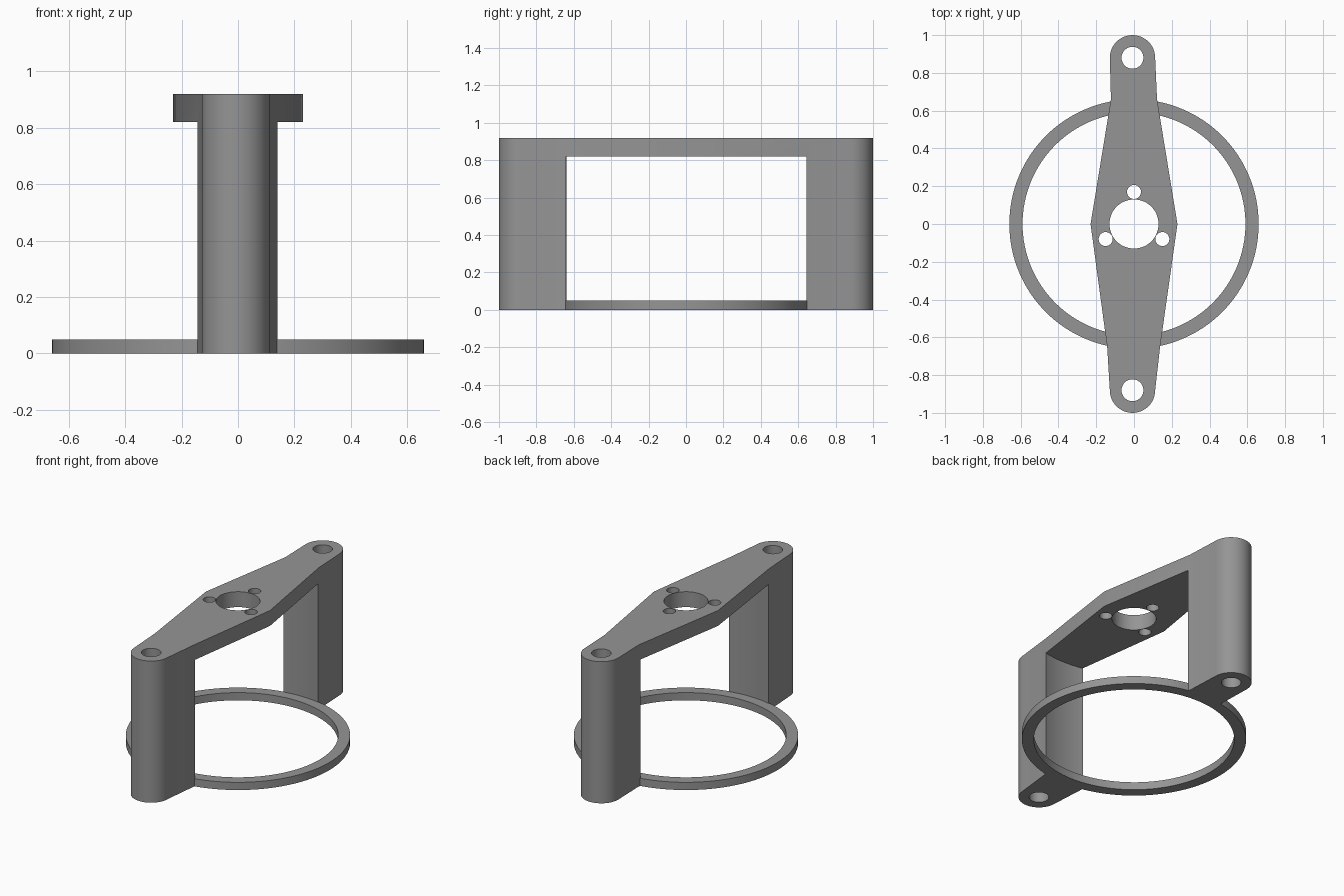
import bpy, bmesh, math

if "Cube" in bpy.data.objects:
    bpy.data.objects.remove(bpy.data.objects["Cube"])

grey = bpy.data.materials.new("mid grey")
grey.diffuse_color = (0.3, 0.3, 0.3, 1)
grey.use_nodes = True
grey.node_tree.nodes["Principled BSDF"].inputs["Base Color"].default_value = grey.diffuse_color


def prism(name, outline, z0, z1):
    """Extrude a closed xy outline from z0 to z1."""
    bm = bmesh.new()
    base = bm.faces.new([bm.verts.new((x, y, z0)) for x, y in outline])
    top = bmesh.ops.extrude_face_region(bm, geom=[base])["geom"]
    bmesh.ops.translate(bm, vec=(0, 0, z1 - z0),
                        verts=[v for v in top if isinstance(v, bmesh.types.BMVert)])
    bmesh.ops.recalc_face_normals(bm, faces=bm.faces)
    mesh = bpy.data.meshes.new(name)
    bm.to_mesh(mesh)
    bm.free()
    mesh.materials.append(grey)
    ob = bpy.data.objects.new(name, mesh)
    bpy.context.collection.objects.link(ob)
    return ob


def arc(cx, cy, r, start, end, n):
    """Points on an arc, angles in degrees, both ends included."""
    return [(cx + r * math.cos(math.radians(start + (end - start) * i / n)),
             cy + r * math.sin(math.radians(start + (end - start) * i / n)))
            for i in range(n + 1)]


def cylinder(name, cx, cy, r, z0, z1, n=48):
    return prism(name, arc(cx, cy, r, 0, 360, n)[:-1], z0, z1)


def combine(target, tool, operation):
    """Apply a boolean and remove the tool."""
    mod = target.modifiers.new("boolean", "BOOLEAN")
    mod.operation, mod.object, mod.solver = operation, tool, "EXACT"
    bpy.context.view_layer.objects.active = target
    bpy.ops.object.modifier_apply(modifier=mod.name)
    bpy.data.objects.remove(tool)


# Bracket outline: diamond bridge narrowing into two rounded ends
END_X, END_Y, END_R = -0.008, 0.88, 0.12
outline = ([(0.23, 0), (0.122, 0.66)]
           + arc(END_X, END_Y, END_R, 0, 180, 24)
           + [(-0.122, 0.66), (-0.23, 0), (-0.142, -0.65)]
           + arc(END_X, -END_Y, END_R, 180, 360, 24)
           + [(0.138, -0.65)])
bracket = prism("bracket", outline, 0, 0.92)

# Round clearance under the bridge leaves two posts with concave inner faces
combine(bracket, cylinder("clearance", 0, 0, 0.656, -0.1, 0.82, 128), "DIFFERENCE")

# Base ring joined to the feet of the posts
ring = cylinder("base_ring", 0, 0, 0.66, 0, 0.05, 128)
combine(ring, cylinder("ring_bore", 0, 0, 0.59, -0.1, 0.2, 128), "DIFFERENCE")
combine(bracket, ring, "UNION")

# Centre bore, three small holes around it, and a bore down each post
holes = [(0, 0, 0.13), (END_X, END_Y, 0.058), (END_X, -END_Y, 0.058)]
holes += [(0.17 * math.cos(math.radians(a)), 0.17 * math.sin(math.radians(a)), 0.037)
          for a in (90, 208, 332)]
for x, y, r in holes:
    combine(bracket, cylinder("hole", x, y, r, -0.2, 1.2), "DIFFERENCE")

# Smooth round walls, crisp edges
bpy.ops.object.select_all(action="DESELECT")
bracket.select_set(True)
bpy.context.view_layer.objects.active = bracket
bpy.ops.object.shade_smooth_by_angle(angle=math.radians(20))
